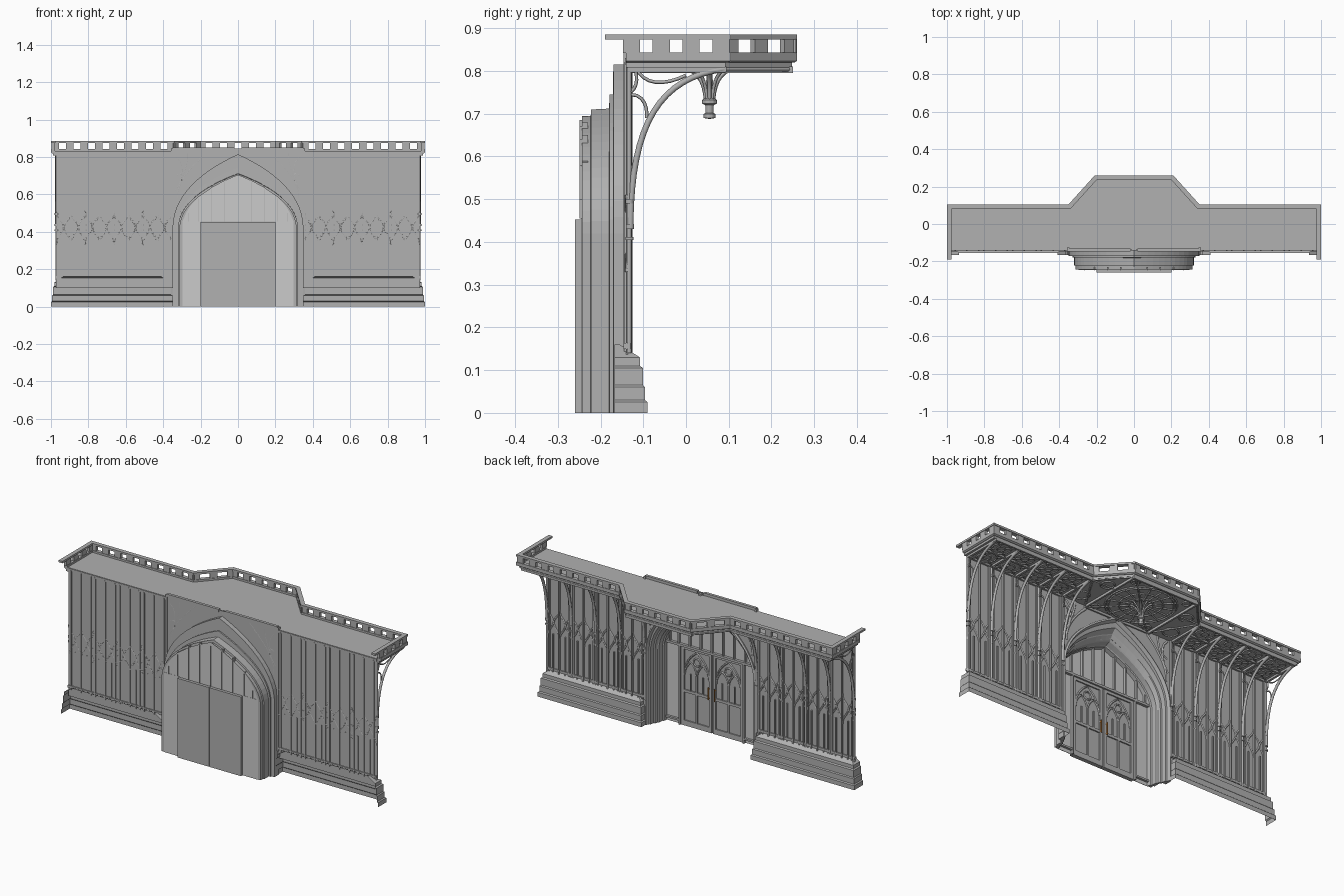
import bpy, bmesh, math
from mathutils import Vector

if "Cube" in bpy.data.objects:
    bpy.data.objects.remove(bpy.data.objects["Cube"])

def material(name, col):
    m = bpy.data.materials.new(name)
    m.diffuse_color = col
    m.use_nodes = True
    m.node_tree.nodes["Principled BSDF"].inputs["Base Color"].default_value = m.diffuse_color
    return m

stone = material("dark_stone", (.44, .44, .44, 1))
glass = material("pale_glass", (.8, .8, .8, 1))
brass = material("brass", (.5, .2, .04, 1))

def finish(name, bm, mat=None):
    bmesh.ops.recalc_face_normals(bm, faces=bm.faces[:])
    me = bpy.data.meshes.new(name)
    bm.to_mesh(me)
    bm.free()
    me.materials.append(mat or stone)
    ob = bpy.data.objects.new(name, me)
    bpy.context.collection.objects.link(ob)
    return ob

def boxes(name, items, mat=None):
    """items: (x0, x1, y0, y1, z0, z1)"""
    bm = bmesh.new()
    for x0, x1, y0, y1, z0, z1 in items:
        vs = bmesh.ops.create_cube(bm, size=1)['verts']
        for v in vs:
            v.co = ((x0+x1)/2 + v.co.x*(x1-x0), (y0+y1)/2 + v.co.y*(y1-y0), (z0+z1)/2 + v.co.z*(z1-z0))
    return finish(name, bm, mat)

def tubes(name, lines, r, res=0):
    """Bars along many polylines, turned into one mesh."""
    cu = bpy.data.curves.new(name, 'CURVE')
    cu.dimensions, cu.bevel_depth, cu.bevel_resolution, cu.use_fill_caps = '3D', r, res, True
    for pts in lines:
        sp = cu.splines.new('POLY')
        sp.points.add(len(pts)-1)
        for p, q in zip(sp.points, pts):
            p.co = (*q, 1)
    tmp = bpy.data.objects.new(name + "_curve", cu)
    me = bpy.data.meshes.new_from_object(tmp)
    bpy.data.objects.remove(tmp)
    me.materials.clear()
    me.materials.append(stone)
    ob = bpy.data.objects.new(name, me)
    bpy.context.collection.objects.link(ob)
    return ob

def skin(name, rows, loop=False, caps=False):
    bm = bmesh.new()
    vr = [[bm.verts.new(p) for p in row] for row in rows]
    n = len(vr[0])
    for a, b in zip(vr, vr[1:]):
        for i in range(n if loop else n-1):
            j = (i+1) % n
            bm.faces.new((a[i], a[j], b[j], b[i]))
    if caps:
        bm.faces.new(vr[0])
        bm.faces.new(vr[-1])
    return finish(name, bm)

def inset(path, d):
    """Mitred offset to the right of an xy path."""
    P = [Vector(p) for p in path]
    out = []
    for i, p in enumerate(P):
        a = (p - P[i-1]).normalized() if i else (P[1]-p).normalized()
        b = (P[i+1]-p).normalized() if i < len(P)-1 else a
        na, nb = Vector((a.y, -a.x)), Vector((b.y, -b.x))
        m = (na+nb).normalized()
        out.append(p + m*d/m.dot(na))
    return out

def sweep(name, path, prof, closed=True):
    offs = [inset(path, d) for d, z in prof]
    rows = [[(o[i].x, o[i].y, z) for o, (d, z) in zip(offs, prof)] for i in range(len(path))]
    return skin(name, rows, closed, closed)

def bez(a, b, c, d, n=10):
    a, b, c, d = map(Vector, (a, b, c, d))
    return [a*(1-t)**3 + b*3*t*(1-t)**2 + c*3*t*t*(1-t) + d*t**3 for t in (i/n for i in range(n+1))]

def arch(hw, spring, apex, cx=0, n=10):
    """Pointed arch as (x, z) points from right to left."""
    h = apex - spring
    half = bez((hw, spring), (hw, spring+h*.47), (hw*.5, spring+h*.8), (0, apex), n)
    return [(cx+p.x, p.y) for p in half] + [(cx-p.x, p.y) for p in half[-2::-1]]

def ring(cx, cy, r, z, n=16):
    return [(cx+r*math.cos(2*math.pi*i/n), cy+r*math.sin(2*math.pi*i/n), z) for i in range(n+1)]

def both(lines):
    return lines + [[(-p[0], p[1], p[2]) for p in l] for l in lines]

def both_boxes(items):
    return items + [(-b[1], -b[0], *b[2:]) for b in items]

# Balcony: floor slab, edge band, posts and top rail
edge = [(-1, -.14), (-1, .105), (-.35, .105), (-.21, .26), (.21, .26), (.35, .105), (1, .105), (1, -.14)]
rail = [(-1, -.19)] + edge[1:-1] + [(1, -.19)]
bm = bmesh.new()
f = bm.faces.new([bm.verts.new((p.x, p.y, .808)) for p in inset(edge, .012)])
g = bmesh.ops.extrude_face_region(bm, geom=[f])['geom']
for v in g:
    if isinstance(v, bmesh.types.BMVert):
        v.co.z = .832
finish("balcony_floor", bm)
sweep("balcony_band", edge, [(0, .824), (0, .843), (.022, .843), (.022, .82), (.006, .82)])
sweep("balcony_rail", rail, [(0, .874), (0, .885), (.024, .885), (.024, .874)])
bm = bmesh.new()
mid = inset(edge, .011)
for a, b in zip(mid, mid[1:]):
    L = (b-a).length
    n = max(2, round(L/.085))
    u = (b-a)/L
    w = Vector((u.y, -u.x))
    for i in range(n+1):
        c = a + u*(.012 + (L-.024)*i/n)
        for v in bmesh.ops.create_cube(bm, size=1)['verts']:
            q = c + u*v.co.x*.04 + w*v.co.y*.016
            v.co = (q.x, q.y, .8585 + v.co.z*.033)
finish("balcony_posts", bm)

# Stepped plinths with returns at both ends
plinth = [(0, 0), (0, .025), (.006, .03), (.006, .06), (.011, .065), (.011, .105), (.018, .11), (.018, .13), (.065, .16)]
sweep("plinth_right", [(.345, -.167), (.345, -.09), (1, -.09), (1, -.167)], plinth, False)
sweep("plinth_left", [(-1, -.167), (-1, -.09), (-.345, -.09), (-.345, -.167)], plinth, False)

# Side walls with back strips
boxes("side_walls", both_boxes([(.345, .972, -.14, -.136, .1, .825), (.345, .975, -.146, -.13, .15, .163),
                                (.345, .975, -.143, -.126, .815, .83)]))

# Panel tracery, four bays each side
cols = [.355, .509, .663, .817, .970]
mull, trac = [], []
Y = -.137
for a, b in zip(cols, cols[1:]):
    w = (b-a)/2
    for k in range(2):
        l, c, r = a+k*w, a+(k+.5)*w, a+(k+1)*w
        mull.append((c-.003, c+.003, -.142, -.128, .14, .36))
        if k == 0:
            mull.append((r-.004, r+.004, -.145, -.126, .14, .82))
        for s in (-1, 1):
            e = c + s*w/2
            trac.append([(p.x, Y, p.y) for p in bez((e, .33), (e, .38), (c+s*.012, .38), (c, .425), 6)])
            trac.append([(p.x, Y, p.y) for p in bez((e, .51), (e, .46), (c+s*.012, .47), (c, .425), 6)])
    mull += [(x-.004, x+.004, -.145, -.129, .14, .82) for x in (a+.014, b-.014)]
boxes("wall_mullions", both_boxes(mull))
tubes("wall_tracery", both(trac), .0055)

# Columns, corbels and curved vault brackets
shaft, corbel, rib, fine = [], [], [], []
for x in cols:
    shaft.append([(x, -.133, .14), (x, -.133, .82)])
    corbel += [[(x, -.132, .405), (x, -.132, .412)], [(x, -.131, .43), (x, -.131, .442)], [(x, -.132, .49), (x, -.132, .50)]]
    rib.append([(x, p.x, p.y) for p in bez((-.13, .44), (-.128, .68), (-.06, .785), (.09, .805), 16)])
    fine.append([(x, p.x, p.y) for p in bez((-.13, .745), (-.095, .745), (-.09, .71), (-.092, .69), 6)])
    fine.append([(x, p.x, p.y) for p in bez((-.118, .81), (-.10, .765), (-.05, .765), (0, .79), 8)])
    fine.append([(x, p.x, p.y) for p in bez((-.13, .75), (-.11, .765), (-.115, .79), (-.12, .81), 6)])
tubes("wall_shafts", both(shaft), .006, 1)
tubes("column_corbels", both(corbel), .011, 1)
tubes("vault_ribs", both(rib), .008, 1)
tubes("bracket_tracery", both(fine), .004)

# Side ceiling coffers: beams, rings, crossing bars
beam, trac = [], []
Z = .804
for a, b in zip(cols, cols[1:]):
    c = (a+b)/2
    for y0, y1 in ((-.13, -.02), (-.02, .09)):
        cy = (y0+y1)/2
        trac += [ring(c, cy, .05, Z), ring(c, cy, .022, Z, 8)]
        for sx, sy in ((1, 1), (1, -1), (-1, 1), (-1, -1)):
            trac.append([(c+sx*.016, cy+sy*.016, Z), (c+sx*.077, cy+sy*.055, Z)])
for x in cols:
    beam.append((x-.006, x+.006, -.135, .093, .797, .81))
for y in (-.13, -.02, .09):
    beam.append((.35, .975, y-.005, y+.005, .798, .81))
boxes("ceiling_beams", both_boxes(beam))
tubes("ceiling_tracery", both(trac), .0045)

# Central vault: square frame, rings, spokes, pendant
cy = .055
boxes("central_frame", [(-.21, .21, -.138, -.128, .795, .81), (-.21, .21, .24, .25, .795, .81),
                        (-.21, -.2, -.138, .25, .795, .81), (.2, .21, -.138, .25, .795, .81)])
trac = [ring(0, cy, r, Z, 32) for r in (.18, .165, .11, .06)]
fan = []
for i in range(16):
    t = i*math.pi/8
    u = Vector((math.cos(t), math.sin(t)))
    trac.append([(u.x*r, cy+u.y*r, Z) for r in (.04, .175)])
    if i % 2 == 0:
        fan.append([(u.x*p.x, cy+u.y*p.x, p.y) for p in bez((.008, .73), (.012, .77), (.02, .79), (.05, .806), 6)])
for sx, sy in ((1, 1), (1, -1), (-1, 1), (-1, -1)):
    trac.append([(sx*.125, cy+sy*.125, Z), (sx*.2, cy+sy*.19, Z)])
    trac.append(ring(sx*.165, cy+sy*.155, .022, Z, 8))
trac += both([[(.21, .24, Z), (.345, .09, Z)], [(.21, -.13, Z), (.345, .09, Z)], [(.21, .09, Z), (.345, .09, Z)],
              ring(.255, .10, .035, Z), ring(.29, -.06, .04, Z)])
tubes("central_vault_tracery", trac, .005)
tubes("pendant_ribs", fan, .005)
prof = [(.002, .688), (.014, .69), (.014, .699), (.009, .702), (.01, .72), (.018, .724), (.018, .732), (.01, .737), (.006, .808)]
skin("pendant", [[(r*math.cos(i*math.pi/6), cy+r*math.sin(i*math.pi/6), z) for i in range(12)] for r, z in prof], True, True)

# Portal: nested stepped arch mouldings
steps = [(.35, .815, -.17), (.35, .815, -.13), (.341, .803, -.125), (.334, .79, -.143), (.326, .76, -.145), (.322, .735, -.168),
         (.314, .73, -.17), (.31, .705, -.185), (.304, .70, -.19), (.301, .69, -.218), (.294, .685, -.222), (.29, .68, -.243),
         (.313, .695, -.243), (.313, .695, -.223), (.32, .71, -.222), (.32, .712, -.18), (.329, .745, -.179), (.329, .745, -.171)]
def portal(hw, apex, y):
    return [(hw, y, 0)] + [(x, y, z) for x, z in arch(hw, .42, apex, 0, 14)] + [(-hw, y, 0)]
rows = list(zip(*[portal(*s) for s in steps]))
skin("portal_arch", rows, True, True)

# Spandrel panel over the arch, with leaf scrolls
out = [(x, z) for x, z in arch(.345, .42, .808, 0, 14)]
sp = skin("spandrel", [[(x, -.139, z) for x, z in out], [(x, -.139, .845) for x, z in out]])
m = sp.modifiers.new("thickness", 'SOLIDIFY')
m.thickness, m.offset = .006, 0
boxes("spandrel_frame", both_boxes([(.345, .357, -.146, -.126, .14, .845), (.02, .35, -.146, -.13, .835, .85)]))
leaf = []
for ex, ez in ((.33, .80), (.27, .82), (.17, .825), (.33, .70), (.335, .62), (.20, .79)):
    leaf.append([(p.x, Y, p.y) for p in bez((.325, .57), (.33, .66), (.26, .74), (ex, ez), 8)])
tubes("spandrel_leaves", both(leaf), .0065)
tubes("keystone_rib", [[(0, -.132, .80), (0, -.132, .84)]], .012, 1)

# Tympanum glazing, side panels and mullions
bm = bmesh.new()
top = [(x, z) for x, z in arch(.297, .42, .705, 0, 14) if z >= .455]
pts = [(.297, .455)] + top + [(-.297, .455)]
bm.faces.new([bm.verts.new((x, -.2445, z)) for x, z in pts])
finish("tympanum_glass", bm, glass)
boxes("door_side_panels", both_boxes([(.2, .297, -.2455, -.2435, 0, .456)]), glass)
bars = [(-.295, .295, -.243, -.228, .45, .463)] + both_boxes([(.198, .206, -.243, -.228, 0, .456), (.2, .29, -.243, -.23, .02, .03)])
for x, z in ((0, .695), (.07, .68), (.14, .65), (.21, .59), (.265, .51)):
    for s in ((1, -1) if x else (1,)):
        bars += [(s*x-.004, s*x+.004, -.243, -.229, .455, z), (s*x-.001, s*x+.001, -.249, -.243, .455, z-.01)]
boxes("tympanum_bars", bars)

# Double doors with panelling, tracery and handles
boxes("door_leaves", both_boxes([(.001, .2, -.26, -.244, 0, .452)]))
yd = (-.246, -.237)
frame = [(.004, .022, *yd, 0, .45), (.178, .196, *yd, 0, .45), (.004, .196, *yd, 0, .03), (.004, .196, *yd, .435, .45),
         (.004, .196, *yd, .19, .205), (.095, .105, *yd, .03, .30), (.058, .064, *yd, .205, .30), (.136, .142, *yd, .205, .30)]
boxes("door_frames", both_boxes(frame))
dl = [[(x, -.242, z) for x, z in arch(.076, .30, .43, .1, 8)]]
for c in (.061, .139):
    dl.append([(x, -.242, z) for x, z in arch(.038, .29, .365, c, 6)])
dl.append([(p[0], -.242, p[1]) for p in ring(.1, .375, .022, 0, 10)])
tubes("door_tracery", both(dl), .005)
boxes("door_handles", both_boxes([(.017, .022, -.232, -.227, .19, .26), (.017, .022, -.24, -.228, .195, .201),
                                  (.017, .022, -.24, -.228, .249, .255)]), brass)
